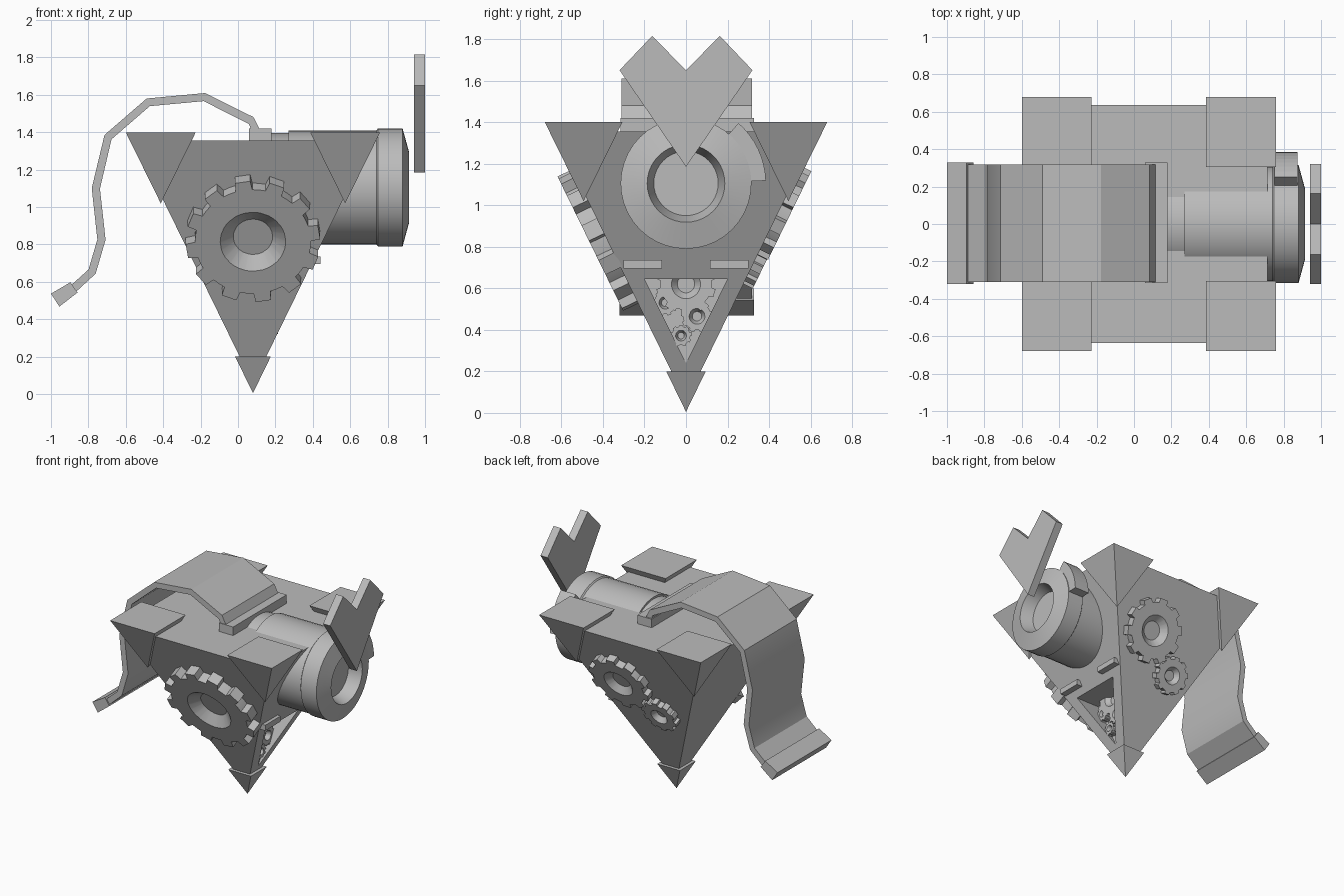
import bpy, bmesh, math
from mathutils import Vector, Matrix

if "Cube" in bpy.data.objects:
    bpy.data.objects.remove(bpy.data.objects["Cube"])

CX, SLOPE = 0.08, 0.489
grey = bpy.data.materials.new("plain grey")
grey.diffuse_color = (0.5, 0.5, 0.5, 1)
grey.use_nodes = True
grey.node_tree.nodes["Principled BSDF"].inputs["Base Color"].default_value = grey.diffuse_color


def make(name, verts, faces, smooth=False):
    mesh = bpy.data.meshes.new(name)
    bm = bmesh.new()
    vs = [bm.verts.new(v) for v in verts]
    for f in faces:
        bm.faces.new([vs[i] for i in f])
    bmesh.ops.recalc_face_normals(bm, faces=bm.faces)
    bm.to_mesh(mesh)
    bm.free()
    mesh.materials.append(grey)
    ob = bpy.data.objects.new(name, mesh)
    bpy.context.collection.objects.link(ob)
    if smooth:
        bpy.ops.object.select_all(action='DESELECT')
        ob.select_set(True)
        bpy.context.view_layer.objects.active = ob
        bpy.ops.object.shade_smooth_by_angle(angle=math.radians(30))
    return ob


def loft(name, rings, smooth=False):
    """Bridge equal closed rings and cap both ends."""
    n = len(rings[0])
    verts = [v for r in rings for v in r]
    faces = [(k * n + i, k * n + (i + 1) % n, (k + 1) * n + (i + 1) % n, (k + 1) * n + i)
             for k in range(len(rings) - 1) for i in range(n)]
    faces += [list(range(n)), list(range(len(verts) - n, len(verts)))]
    return make(name, verts, faces, smooth)


def pyramid(name, x, y, half, top, tip):
    """Upside-down square pyramid."""
    verts = [(x + a * half, y + b * half, top) for a, b in ((-1, -1), (1, -1), (1, 1), (-1, 1))]
    return make(name, verts + [(x, y, tip)],
                [(0, 1, 2, 3), (0, 1, 4), (1, 2, 4), (2, 3, 4), (3, 0, 4)])


def prism_y(name, pts, y0, y1, smooth=False):
    return loft(name, [[(x, y, z) for x, z in pts] for y in (y0, y1)], smooth)


def prism_x(name, pts, x0, x1):
    return loft(name, [[(x, y, z) for y, z in pts] for x in (x0, x1)])


def gear(name, pos, normal, up, r, teeth, thick, hub, phase=90):
    """Toothed wheel with a conical dish in its outer face."""
    n, u = Vector(normal).normalized(), Vector(up).normalized()
    m = Matrix((u.cross(n), u, n)).transposed()
    step = 2 * math.pi / teeth
    angs, rads = [], []
    for i in range(teeth):
        a = math.radians(phase) + i * step
        for off, rad in ((-0.28, 0.86), (-0.22, 1), (0.22, 1), (0.28, 0.86), (0.5, 0.86)):
            angs.append(a + off * step)
            rads.append(r * rad)

    def ring(radii, h):
        return [Vector(pos) + m @ Vector((q * math.cos(a), q * math.sin(a), h))
                for a, q in zip(angs, radii)]
    k = len(angs)
    return loft(name, [ring(rads, -0.01), ring(rads, thick), ring([hub] * k, thick),
                       ring([hub * 0.6] * k, thick * 0.25)], True)


# main body with a triangular window in its right face
body = pyramid("body", CX, 0, 0.635, 1.355, 0.055)
cutter = prism_x("window_cutter", [(-0.2, 0.645), (0.2, 0.645), (0, 0.24)], 0.17, 0.9)
cutter.hide_render = True
cutter.hide_viewport = True
cut = body.modifiers.new("window", 'BOOLEAN')
cut.object, cut.operation, cut.solver = cutter, 'DIFFERENCE', 'EXACT'

# corner caps and bottom tip
for sx in (-1, 1):
    for sy in (-1, 1):
        pyramid("corner_cap", CX + sx * 0.493, sy * 0.493, 0.187, 1.4, 1.02)
pyramid("bottom_tip", CX, 0, 0.095, 0.2, 0.005)

# barrel, turned around the x axis
SEG, BZ = 40, 1.105
profile = [(0.18, 0.29), (0.27, 0.29), (0.27, 0.305), (0.74, 0.305), (0.748, 0.315),
           (0.88, 0.315), (0.915, 0.187), (0.82, 0.155)]
loft("barrel", [[(x, r * math.cos(2 * math.pi * i / SEG), BZ + r * math.sin(2 * math.pi * i / SEG))
                 for i in range(SEG)] for x, r in profile], True)

# raised tab on the barrel rim
arc = [math.radians(2 + 47 * i / 8) for i in range(9)]
tab = [(0.385 * math.cos(a), BZ + 0.385 * math.sin(a)) for a in arc]
tab += [(0.29 * math.cos(a), BZ + 0.29 * math.sin(a)) for a in reversed(arc)]
prism_x("barrel_tab", tab, 0.75, 0.875)

# notched plate ahead of the barrel
prism_x("notched_plate", [(-0.163, 1.815), (0, 1.65), (0.163, 1.815), (0.32, 1.65),
                          (0, 1.185), (-0.32, 1.65)], 0.94, 1.0)

# curved strap with a block at each end
path = [Vector(p) for p in ((0.10, 1.40), (0.07, 1.463), (-0.18, 1.588), (-0.48, 1.56),
                            (-0.695, 1.374), (-0.76, 1.10), (-0.73, 0.826),
                            (-0.78, 0.655), (-0.89, 0.555))]
left, right = [], []
for i, p in enumerate(path):
    d = path[min(i + 1, len(path) - 1)] - path[max(i - 1, 0)]
    side = Vector((-d.y, d.x)).normalized() * 0.022
    left.append(p + side)
    right.append(p - side)
rings = [[(a.x, -0.31, a.y), (b.x, -0.31, b.y), (b.x, 0.318, b.y), (a.x, 0.318, a.y)]
         for a, b in zip(left, right)]
loft("strap", rings, True)
prism_y("strap_end_block", [(-1.0, 0.537), (-0.896, 0.598), (-0.858, 0.543), (-0.955, 0.468)],
        -0.32, 0.328)
prism_y("strap_base_block", [(0.06, 1.34), (0.18, 1.34), (0.18, 1.42), (0.06, 1.42)],
        -0.315, 0.328)


def on_face(x, z, sy):
    return (x, sy * (z - 0.055) * SLOPE, z)


# gears on the front and back faces
front_n, front_u = (0, -1, -SLOPE), (0, -SLOPE, 1)
back_n, back_u = (0, 1, -SLOPE), (0, SLOPE, 1)
gear("front_gear", on_face(CX, 0.85, -1), front_n, front_u, 0.36, 12, 0.08, 0.175, 99)
gear("back_large_gear", on_face(0.22, 0.975, 1), back_n, back_u, 0.24, 10, 0.055, 0.115)
gear("back_small_gear", on_face(-0.04, 0.745, 1), back_n, back_u, 0.14, 10, 0.05, 0.065)

# small gears inside the window
for y, z, r, hub, teeth in ((0, 0.62, 0.145, 0.07, 10), (-0.1, 0.53, 0.062, 0.03, 9),
                            (0.053, 0.465, 0.078, 0.038, 9), (-0.024, 0.372, 0.052, 0.026, 9)):
    gear("window_gear", (0.17, y, z), (1, 0, 0), (0, 0, 1), r, teeth, 0.045, hub)

# two bars above the window
for s in (-1, 1):
    prism_x("window_bar", [(s * 0.115, 0.695), (s * 0.3, 0.695), (s * 0.3, 0.737),
                           (s * 0.115, 0.737)], 0.36, 0.44)
